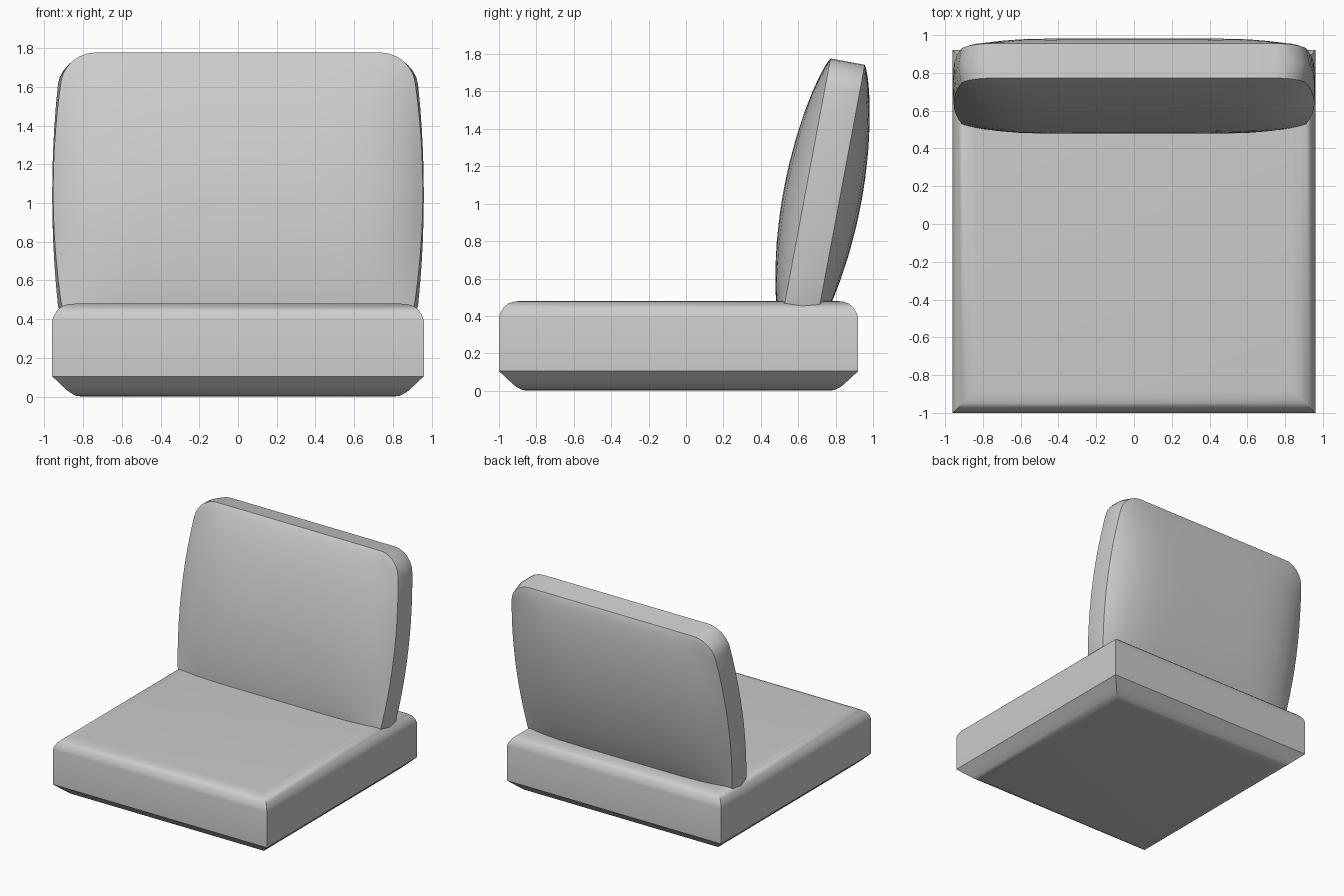
import bpy, bmesh, math
from mathutils import Vector, Matrix

if "Cube" in bpy.data.objects:
    bpy.data.objects.remove(bpy.data.objects["Cube"])


def finish(name, bm, angle):
    bmesh.ops.recalc_face_normals(bm, faces=bm.faces)
    me = bpy.data.meshes.new(name)
    bm.to_mesh(me)
    bm.free()
    ob = bpy.data.objects.new(name, me)
    bpy.context.collection.objects.link(ob)
    bpy.ops.object.select_all(action='DESELECT')
    ob.select_set(True)
    bpy.context.view_layer.objects.active = ob
    bpy.ops.object.shade_smooth_by_angle(angle=math.radians(angle))
    return ob


def bridge(bm, a, b):
    n = len(a)
    for i in range(n):
        j = (i + 1) % n
        bm.faces.new((a[i], a[j], b[j], b[i]))


# Seat: square rings following a (half width, height) edge profile
profile = [(0.80, 0.0), (0.835, 0.004), (0.87, 0.022), (0.905, 0.053), (0.96, 0.105),
           (0.96, 0.39), (0.953, 0.415), (0.935, 0.445), (0.91, 0.466),
           (0.88, 0.477), (0.84, 0.48)]
bm = bmesh.new()
rings = [[bm.verts.new((sx * r, sy * r - 0.04, z))
          for sx, sy in ((-1, -1), (1, -1), (1, 1), (-1, 1))] for r, z in profile]
for a, b in zip(rings, rings[1:]):
    bridge(bm, a, b)
bm.faces.new(rings[0])
bm.faces.new(rings[-1])
finish("seat", bm, 35)

# Backrest: rounded outline, side band, and a pillow bulge on both faces
W, H, R, T = 0.89, 0.73, 0.15, 0.093
BULGE = 0.117


def widen(v):
    return 1 + 0.065 / W * (1 - (v / H) ** 2)


def outline():
    pts = []
    corners = ((1, 1, 0), (-1, 1, 90), (-1, -1, 180), (1, -1, 270))
    arcs = []
    for sx, sy, start in corners:
        arcs.append([Vector((sx * (W - R) + R * math.cos(math.radians(start + k * 15)),
                             sy * (H - R) + R * math.sin(math.radians(start + k * 15))))
                     for k in range(7)])
    for i, arc in enumerate(arcs):
        pts += arc
        nxt = arcs[(i + 1) % 4][0]
        pts += [arc[-1].lerp(nxt, k / 10) for k in range(1, 10)]
    return [Vector((p.x * widen(p.y), p.y)) for p in pts]


def bulge(x, v):
    a = max(0.0, 1 - (v / H) ** 2) ** 0.8
    b = max(0.0, 1 - (abs(x) / (W * widen(v))) ** 6)
    return BULGE * a * b


bm = bmesh.new()
rim = outline()
seams = []
for side in (-1, 1):
    prev = None
    for s in (1, 0.975, 0.94, 0.89, 0.82, 0.72, 0.58, 0.4, 0.2):
        ring = [bm.verts.new((p.x * s, side * (T + (0 if s == 1 else bulge(p.x * s, p.y * s))),
                              p.y * s)) for p in rim]
        if prev:
            bridge(bm, prev, ring)
        else:
            seams.append(ring)
        prev = ring
    tip = bm.verts.new((0, side * (T + BULGE), 0))
    for i in range(len(prev)):
        bm.faces.new((prev[i], prev[(i + 1) % len(prev)], tip))
# band swelling slightly outward at the sides
mid = [bm.verts.new((p.x * (1 + 0.005 + 0.02 * (p.y / H) ** 2), 0, p.y)) for p in rim]
bridge(bm, seams[0], mid)
bridge(bm, mid, seams[1])
back = finish("backrest", bm, 28)
back.matrix_world = Matrix.Translation((0, 0.73, 1.042)) @ Matrix.Rotation(math.radians(-10.6), 4, 'X')
